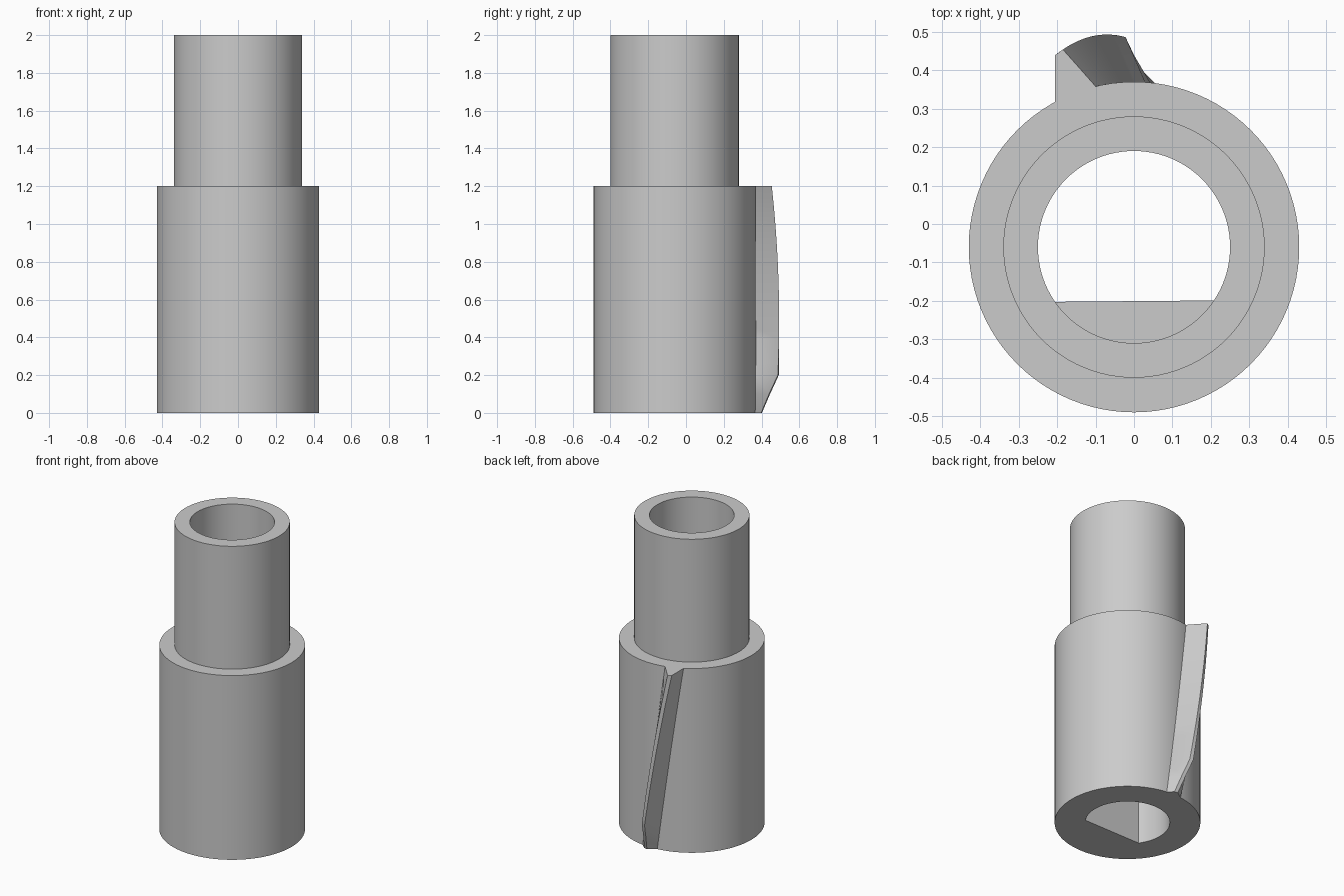
import bpy, bmesh, math

cube = bpy.data.objects.get("Cube")
if cube:
    bpy.data.objects.remove(cube, do_unlink=True)

AXIS_Y = -0.06
BODY_R, NECK_R, BORE_R = 0.43, 0.34, 0.25
SHOULDER, TOP = 1.2, 2.0
SEGMENTS = 96

grey = bpy.data.materials.new("plain grey")
grey.use_nodes = True
colour = (0.6, 0.6, 0.6, 1)
grey.diffuse_color = colour
grey.node_tree.nodes["Principled BSDF"].inputs["Base Color"].default_value = colour


def loft(name, rings, closed=False):
    """Join equal rings of points; cap the ends, or close the loop."""
    bm = bmesh.new()
    loops = [[bm.verts.new(p) for p in ring] for ring in rings]
    pairs = list(zip(loops, loops[1:]))
    if closed:
        pairs.append((loops[-1], loops[0]))
    else:
        bm.faces.new(loops[0])
        bm.faces.new(loops[-1])
    for a, b in pairs:
        for i in range(len(a)):
            j = (i + 1) % len(a)
            bm.faces.new((a[i], a[j], b[j], b[i]))
    bmesh.ops.recalc_face_normals(bm, faces=bm.faces)
    mesh = bpy.data.meshes.new(name)
    bm.to_mesh(mesh)
    bm.free()
    mesh.materials.append(grey)
    obj = bpy.data.objects.new(name, mesh)
    bpy.context.collection.objects.link(obj)
    bpy.ops.object.select_all(action="DESELECT")
    obj.select_set(True)
    bpy.context.view_layer.objects.active = obj
    bpy.ops.object.shade_smooth_by_angle(angle=math.radians(25))
    return obj


def circle(r, z):
    steps = [2 * math.pi * i / SEGMENTS for i in range(SEGMENTS)]
    return [(r * math.cos(a), AXIS_Y + r * math.sin(a), z) for a in steps]


def on_circle(x, r):
    return AXIS_Y + math.sqrt(r * r - x * x)


# Stepped hollow sleeve
profile = [(BORE_R, 0), (BODY_R, 0), (BODY_R, SHOULDER),
           (NECK_R, SHOULDER), (NECK_R, TOP), (BORE_R, TOP)]
loft("stepped_sleeve", [circle(r, z) for r, z in profile], closed=True)

# Flat that makes the lower bore D-shaped
start, end = math.radians(214), math.radians(327)
arc = [start + (end - start) * i / 32 for i in range(33)]
outline = [((BORE_R + 0.005) * math.cos(a),
            AXIS_Y + (BORE_R + 0.005) * math.sin(a)) for a in arc]
loft("bore_flat", [[(x, y, z) for x, y in outline] for z in (0, SHOULDER)])


# Slanted rib across the back, with a bowed crest and a chamfered foot
def crest(x):
    return 0.493 - (x + 0.07) ** 2 / 0.34


def rib_section(z):
    t = z / SHOULDER
    lf = -0.05 - 0.155 * t
    rf = 0.055 - 0.155 * t
    u = (z - 0.2) / (SHOULDER - 0.2)
    lt, rt = -0.045 - 0.16 * u, -0.022 - 0.163 * u
    ly, ry = crest(lt), crest(rt)
    if z < 0.2:
        k = 1 - z / 0.2
        lt, rt = -0.045 + 0.045 * k, -0.022 + 0.044 * k
        ly += (0.402 - ly) * k
        ry += (0.398 - ry) * k
    inner = BODY_R - 0.05
    return [(lf, on_circle(lf, inner), z), (lf, on_circle(lf, BODY_R), z),
            (lt, ly, z), (rt, ry, z),
            (rf, on_circle(rf, BODY_R), z), (rf, on_circle(rf, inner), z)]


levels = [0, 0.1] + [0.2 + i / 16 for i in range(17)]
loft("slanted_rib", [rib_section(z) for z in levels])
